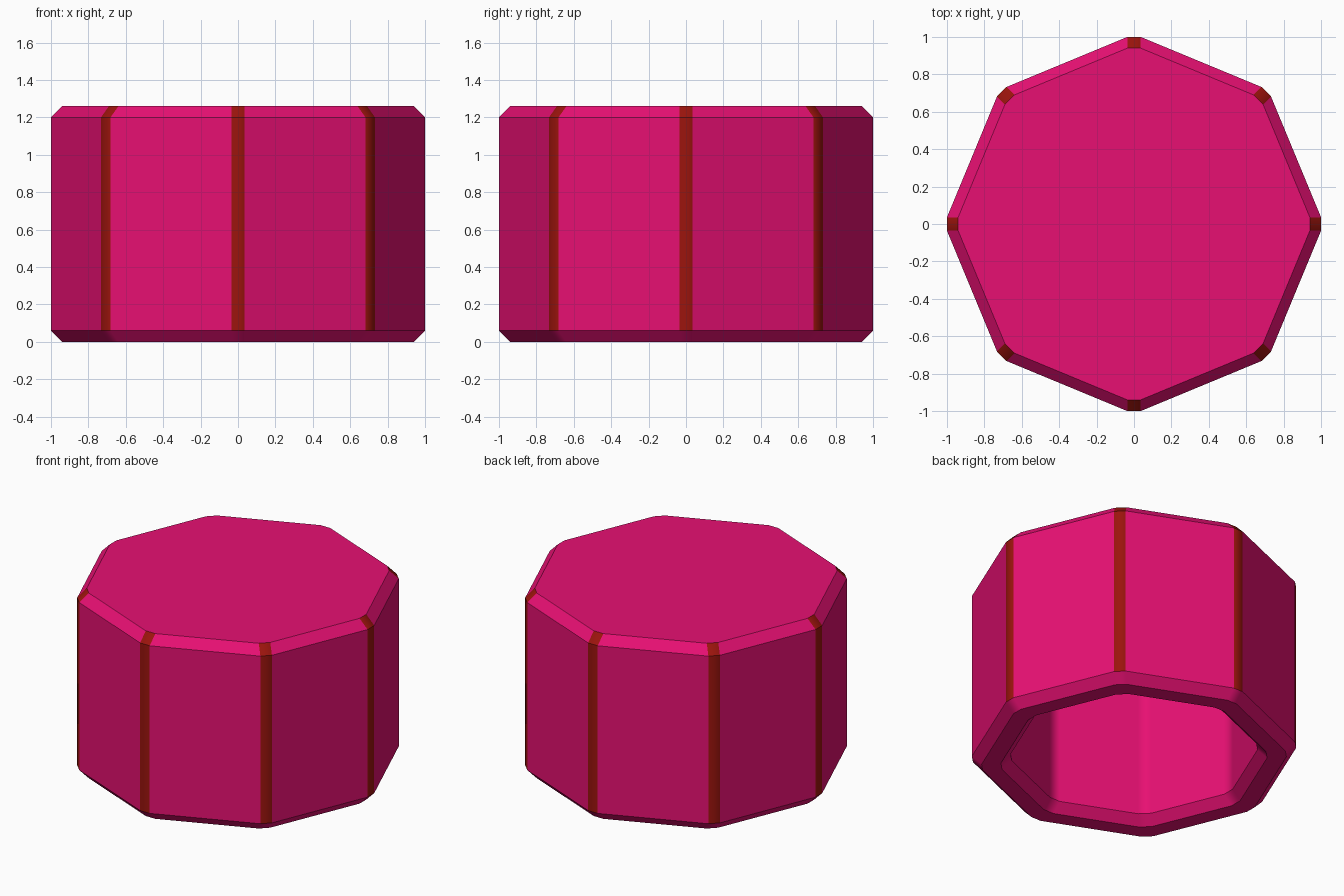
import bpy, bmesh, math

if "Cube" in bpy.data.objects:
    bpy.data.objects.remove(bpy.data.objects["Cube"])


def material(name, color):
    m = bpy.data.materials.new(name)
    m.diffuse_color = color
    m.use_nodes = True
    m.node_tree.nodes["Principled BSDF"].inputs["Base Color"].default_value = m.diffuse_color
    return m


# Profile from the cavity ceiling, down the inside, round the rim, up to the top:
# (corner radius, half width of the corner strip, height)
PROFILE = [
    (0.70, 0.04, 1.02), (0.76, 0.04, 0.96), (0.76, 0.04, 0.06), (0.82, 0.04, 0.0),
    (0.94, 0.036, 0.0), (1.0, 0.036, 0.06), (1.0, 0.036, 1.20), (0.94, 0.036, 1.26),
]
RED_BANDS = (5, 6)  # outer wall and top chamfer carry the corner strips

bm = bmesh.new()
rings = []
for r, w, z in PROFILE:
    ring = []
    for i in range(8):
        a = math.radians(45 * i)
        for s in (-w, w):
            ring.append(bm.verts.new((r * math.cos(a) - s * math.sin(a),
                                      r * math.sin(a) + s * math.cos(a), z)))
    rings.append(ring)

# Walls, chamfers and rim
for k in range(len(rings) - 1):
    lo, hi = rings[k], rings[k + 1]
    for j in range(16):
        n = (j + 1) % 16
        f = bm.faces.new((lo[j], lo[n], hi[n], hi[j]))
        if j % 2 == 0 and k in RED_BANDS:
            f.material_index = 1

# Top plate and cavity ceiling
bm.faces.new(rings[-1])
bm.faces.new(list(reversed(rings[0])))
bmesh.ops.recalc_face_normals(bm, faces=bm.faces)

mesh = bpy.data.meshes.new("octagonal_cap")
bm.to_mesh(mesh)
bm.free()
mesh.materials.append(material("pink", (0.80, 0.005, 0.17, 1)))
mesh.materials.append(material("dark_red", (0.33, 0.007, 0.004, 1)))
cap = bpy.data.objects.new("octagonal_cap", mesh)
bpy.context.collection.objects.link(cap)

# Soft corner strips between flat panels, crisp chamfers
bpy.context.view_layer.objects.active = cap
cap.select_set(True)
bpy.ops.object.shade_smooth_by_angle(angle=math.radians(30))
wn = cap.modifiers.new("panel_normals", 'WEIGHTED_NORMAL')
wn.keep_sharp = True
wn.weight = 100
